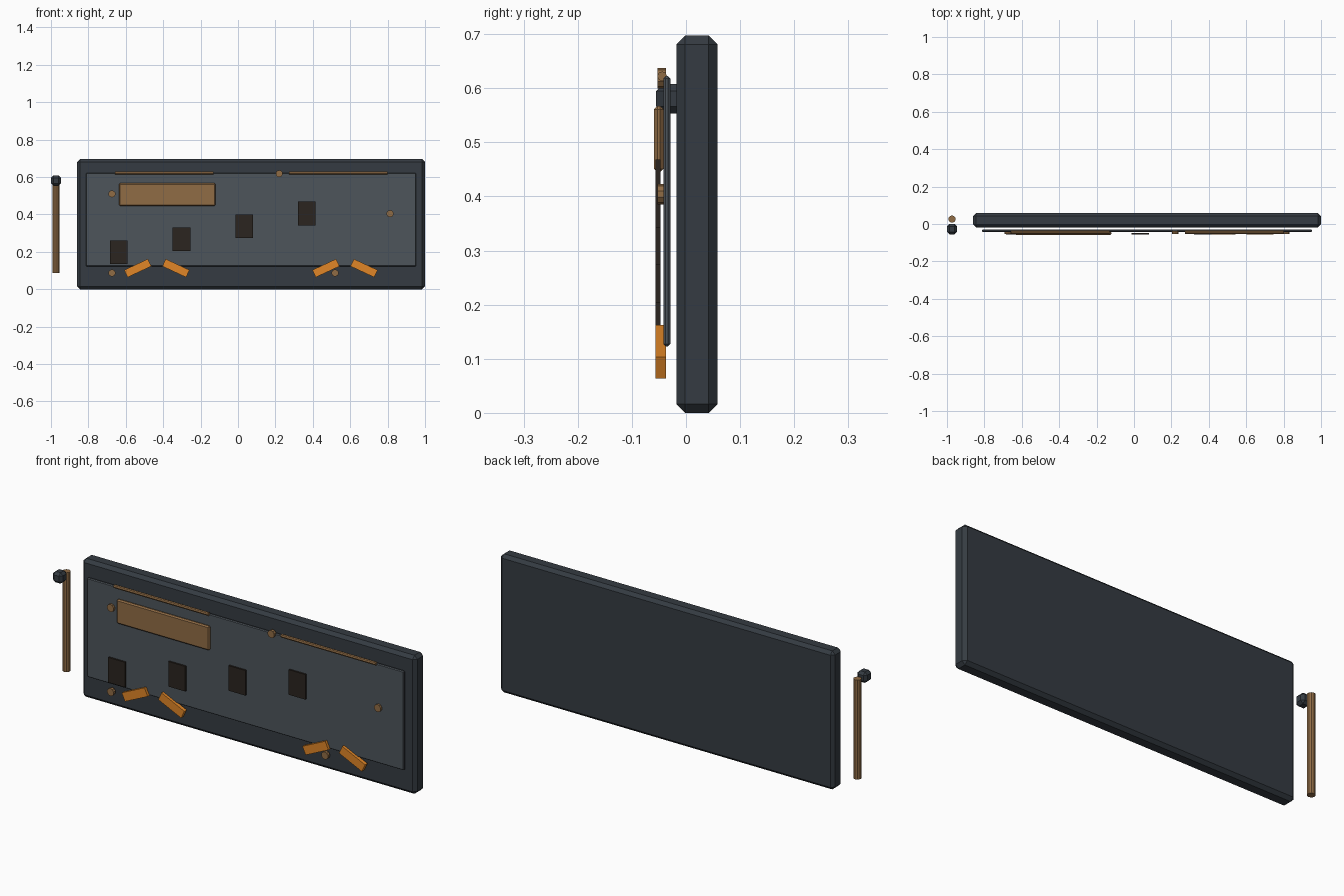
import bpy
from math import radians

if "Cube" in bpy.data.objects:
    bpy.data.objects.remove(bpy.data.objects["Cube"])


def material(name, rgb):
    m = bpy.data.materials.new(name)
    m.diffuse_color = (*rgb, 1)
    m.use_nodes = True
    m.node_tree.nodes["Principled BSDF"].inputs["Base Color"].default_value = m.diffuse_color
    return m


SLATE = material("slate", (0.035, 0.044, 0.054))
PANEL = material("panel_grey", (0.075, 0.09, 0.105))
WOOD = material("brown", (0.28, 0.15, 0.06))
DARK = material("dark_brown", (0.024, 0.018, 0.014))
ORANGE = material("orange", (0.75, 0.24, 0.02))


def finish(name, mat, bevel=0):
    ob = bpy.context.object
    ob.name = name
    ob.data.materials.append(mat)
    if bevel:
        mod = ob.modifiers.new("chamfer", 'BEVEL')
        mod.width = bevel
        mod.segments = 1
    return ob


def box(name, x, y, z, mat, bevel=0, tilt=0):
    """Box from (min, max) ranges, tilted about the y axis."""
    r = (x, y, z)
    bpy.ops.mesh.primitive_cube_add(size=1)
    ob = bpy.context.object
    ob.scale = [b - a for a, b in r]
    bpy.ops.object.transform_apply(location=False, rotation=False, scale=True)
    ob.location = [(a + b) / 2 for a, b in r]
    ob.rotation_euler.y = radians(tilt)
    return finish(name, mat, bevel)


def rod(name, loc, radius, length, mat, rot=(0, 0, 0), sides=10):
    bpy.ops.mesh.primitive_cylinder_add(vertices=sides, radius=radius, depth=length,
                                        location=loc, rotation=[radians(a) for a in rot])
    return finish(name, mat)


# Backing slab and raised face panel
box("backing_slab", (-0.86, 1.0), (-0.018, 0.058), (0, 0.697), SLATE, 0.016)
box("face_panel", (-0.813, 0.952), (-0.042, -0.029), (0.123, 0.622), PANEL, 0.004)

# Raised plaque
box("plaque", (-0.636, -0.12), (-0.059, -0.042), (0.445, 0.567), WOOD, 0.006)

# Rising row of dark tiles
for i in range(4):
    x, z = -0.637 + 0.335 * i, 0.198 + 0.069 * i
    box(f"tile_{i + 1}", (x - 0.047, x + 0.047), (-0.056, -0.047), (z - 0.063, z + 0.063), DARK)

# Chevron bars near the bottom edge
for pair, cx in enumerate((-0.434, 0.572)):
    for side in (-1, 1):
        x = cx + side * 0.102
        box(f"chevron_bar_{pair + 1}_{'left' if side < 0 else 'right'}",
            (x - 0.07, x + 0.07), (-0.056, -0.037), (0.0915, 0.1345), ORANGE, tilt=side * 25)

# Horizontal rails along the top of the panel
for i, x in enumerate((-0.394, 0.537)):
    rod(f"top_rail_{i + 1}", (x, -0.044, 0.622), 0.009, 0.527, WOOD, (0, 90, 0), 8)

# Round studs
for i, (x, z) in enumerate(((-0.674, 0.51), (0.22, 0.618), (0.813, 0.404),
                            (-0.674, 0.087), (0.519, 0.087))):
    rod(f"stud_{i + 1}", (x, -0.0445, z), 0.019, 0.016, WOOD, (90, 0, 0))

# Side handle and its knob
rod("side_handle", (-0.973, 0.026, 0.337), 0.0195, 0.5, WOOD)
box("handle_knob", (-1.0, -0.946), (-0.055, 0.0), (0.553, 0.608), SLATE, 0.013)
